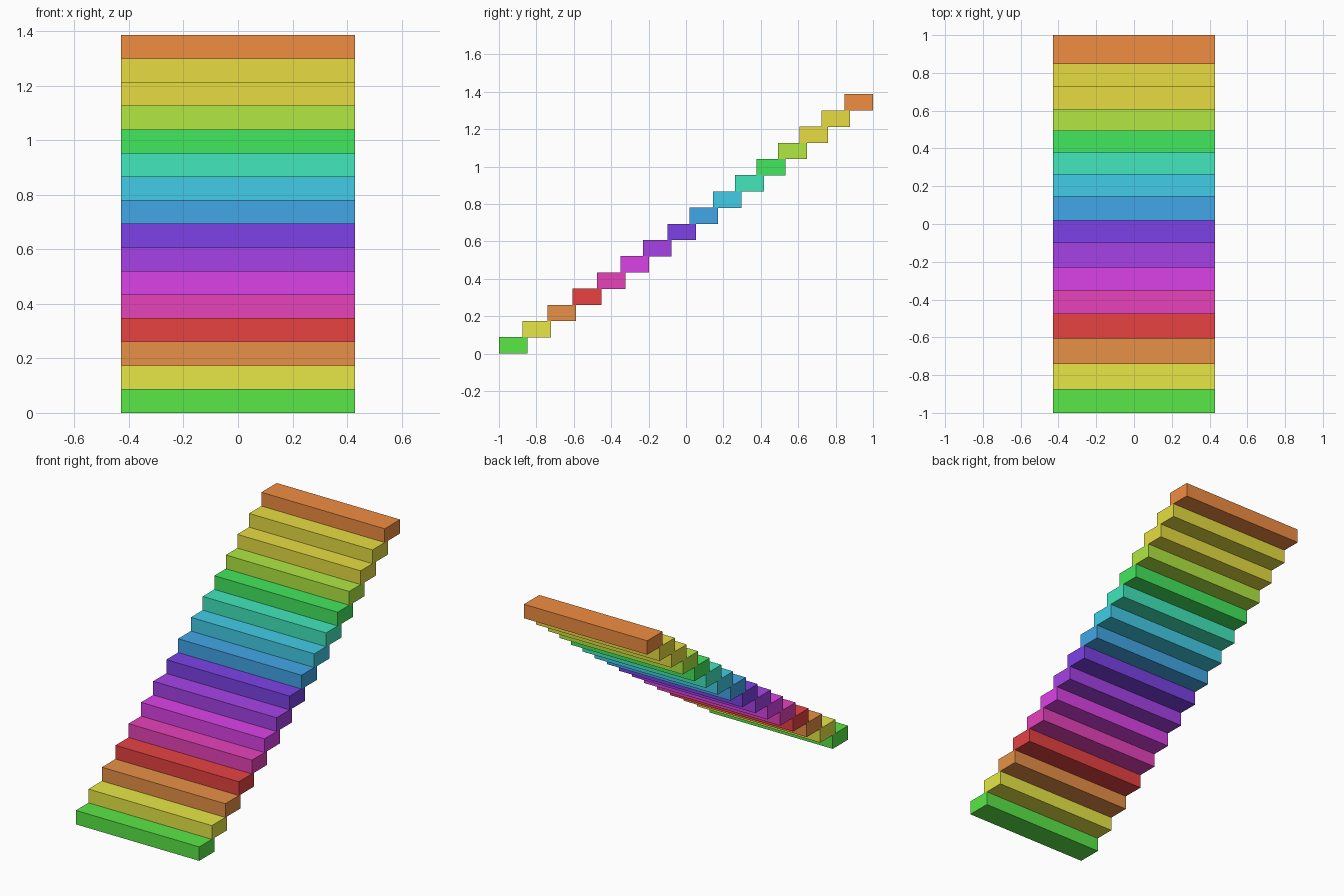
import bpy

if "Cube" in bpy.data.objects:
    bpy.data.objects.remove(bpy.data.objects["Cube"])

WIDTH, DEPTH, RISE, HEIGHT = 0.86, 0.153, 0.0866, 0.088

# front edge of every step; the going shrinks slightly towards the top
FRONTS = [-1.0, -0.875, -0.741, -0.606, -0.476, -0.351, -0.23, -0.10,
          0.018, 0.145, 0.263, 0.378, 0.493, 0.607, 0.725, 0.847]

# rainbow colours, bottom to top
COLOURS = ["1acc10", "cccc10", "cc4810", "cc0e0e", "cc0e7d", "b40ecc", "610ecc", "330ecc",
           "0e61cc", "0e9bcc", "0ecc80", "0ecc1c", "70cc0e", "ccb80e", "ccb80e", "e0440e"]


def colour_material(name, code):
    mat = bpy.data.materials.new(name)
    mat.diffuse_color = [int(code[i:i + 2], 16) / 255 for i in (0, 2, 4)] + [1]
    mat.use_nodes = True
    mat.node_tree.nodes["Principled BSDF"].inputs["Base Color"].default_value = mat.diffuse_color
    return mat


def add_step(i, front, code):
    bpy.ops.mesh.primitive_cube_add(
        size=1, location=(0, front + DEPTH / 2, i * RISE + HEIGHT / 2))
    step = bpy.context.object
    step.name = f"step_{i + 1:02d}"
    step.scale = (WIDTH, DEPTH, HEIGHT)
    bpy.ops.object.transform_apply(location=False, rotation=False, scale=True)
    step.data.materials.append(colour_material(f"step_colour_{i + 1:02d}", code))


# floating flight of overlapping steps
for i, (front, code) in enumerate(zip(FRONTS, COLOURS)):
    add_step(i, front, code)
